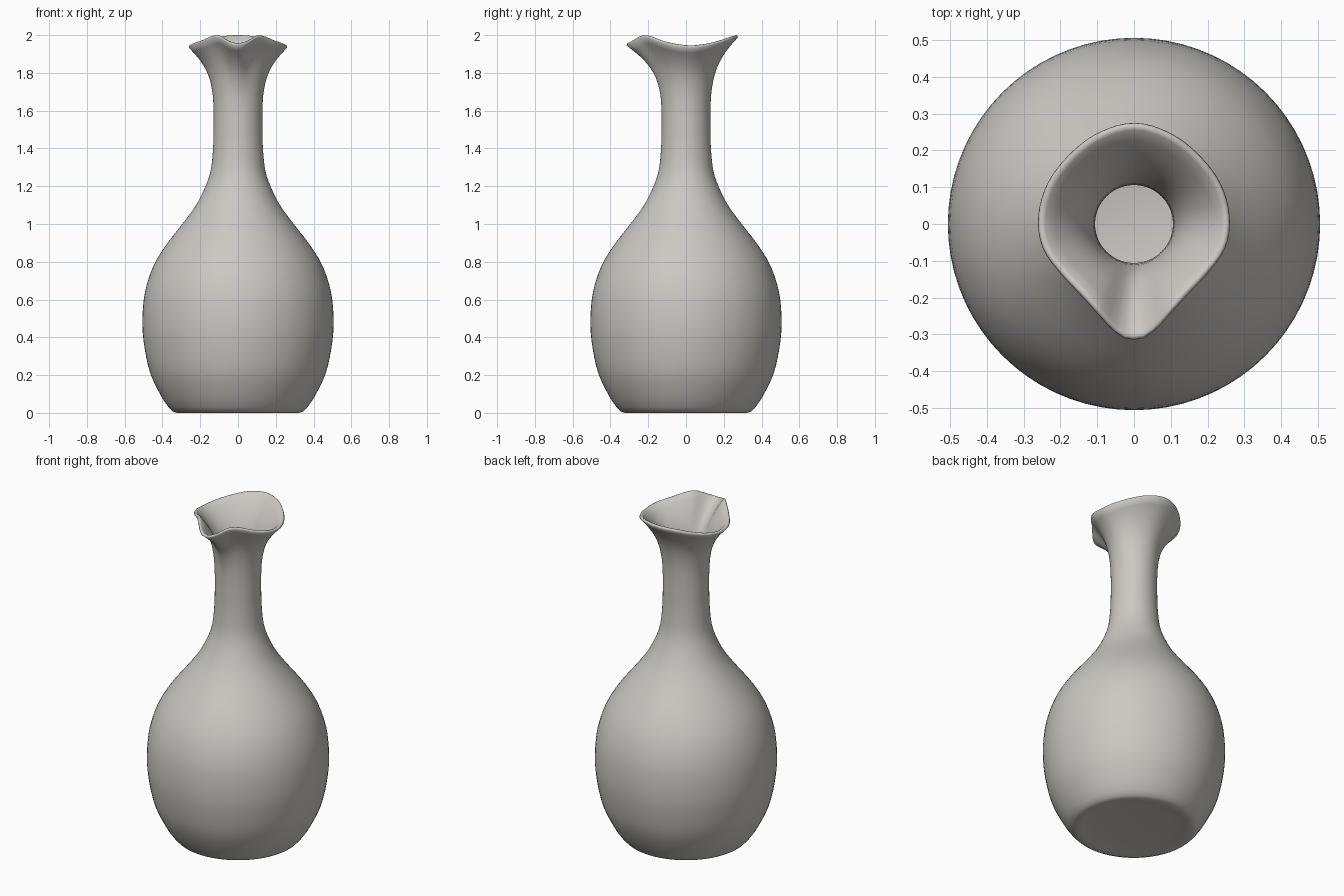
import bpy, bmesh, math

if "Cube" in bpy.data.objects:
    bpy.data.objects.remove(bpy.data.objects["Cube"])

SEG = 72


def curve(table, x):
    """Smooth (Hermite) interpolation through (x, value) points."""
    n = len(table)

    def slope(i):
        a, b = table[max(i - 1, 0)], table[min(i + 1, n - 1)]
        return (b[1] - a[1]) / (b[0] - a[0])

    i = 0
    while i < n - 2 and x > table[i + 1][0]:
        i += 1
    (x0, y0), (x1, y1) = table[i], table[i + 1]
    h = x1 - x0
    t = (x - x0) / h
    return ((2*t**3 - 3*t*t + 1) * y0 + (t**3 - 2*t*t + t) * h * slope(i)
            + (3*t*t - 2*t**3) * y1 + (t**3 - t*t) * h * slope(i + 1))


def mirrored(table):
    """Extend an angle table past both ends so it is symmetric."""
    return [(-table[1][0], table[1][1])] + table + [(360 - table[-2][0], table[-2][1])]


# Body radius by height
BODY = [(0.03, 0.368), (0.06, 0.391), (0.2, 0.461), (0.34, 0.494), (0.46, 0.506),
        (0.6, 0.499), (0.7, 0.477), (0.8, 0.437), (0.9, 0.373), (1.0, 0.295),
        (1.1, 0.222), (1.2, 0.172), (1.28, 0.145), (1.4, 0.132), (1.5, 0.129), (1.6, 0.129)]
# Rim outline and height by angle from the spout (degrees)
RIM_R = mirrored([(0, 0.315), (5.5, 0.311), (10, 0.298), (22.6, 0.262), (38, 0.241),
                  (56, 0.241), (76, 0.257), (92, 0.261), (113, 0.260), (136, 0.258),
                  (158, 0.266), (180, 0.275)])
RIM_Z = mirrored([(0, 1.957), (10, 1.97), (22.6, 1.998), (38, 1.993), (56, 1.972),
                  (92, 1.946), (113, 1.953), (136, 1.972), (158, 1.992), (180, 2.0)])
# Neck flare: share of the way out by share of the way up
FLARE = [(0, 0), (0.26, 0.04), (0.51, 0.17), (0.69, 0.37), (0.85, 0.65), (1, 1)]


def ring(r, z):
    return lambda a: (r, z)


def flare(t, r0, inset, drop):
    def at(a):
        top = curve(RIM_Z, a) - drop
        return r0 + (curve(RIM_R, a) - inset - r0) * curve(FLARE, t), 1.6 + (top - 1.6) * t
    return at


# Rows from the foot, up the outside, over the lip and down the inside
rows = [ring(0.22, 0.014), ring(0.29, 0.006), ring(0.325, 0.0), ring(0.348, 0.009)]
heights = [0.03 + 1.57 * i / 36 for i in range(36)]
rows += [ring(curve(BODY, z), z) for z in heights]
steps = [i / 12 for i in range(13)]
rows += [flare(t, 0.129, 0.0, 0.012) for t in steps]
rows += [flare(1, 0.129, 0.003, 0.003), flare(1, 0.129, 0.010, 0.0)]
rows += [flare(t, 0.106, 0.020, 0.004) for t in reversed(steps)]
rows += [ring(curve(BODY, z) - 0.023, z) for z in reversed(heights[1:])]
rows += [ring(0.33, 0.035)]

# Carafe
bm = bmesh.new()
loops = []
for row in rows:
    loop = []
    for i in range(SEG):
        deg = 360 * i / SEG
        r, z = row(min(deg, 360 - deg))
        p = math.radians(deg)
        loop.append(bm.verts.new((r * math.sin(p), -r * math.cos(p), z)))
    loops.append(loop)
for a, b in zip(loops, loops[1:]):
    for i in range(SEG):
        j = (i + 1) % SEG
        bm.faces.new((a[i], a[j], b[j], b[i]))
bm.faces.new(loops[0][::-1])
bm.faces.new(loops[-1])
bmesh.ops.recalc_face_normals(bm, faces=bm.faces)
for f in bm.faces:
    f.smooth = True
mesh = bpy.data.meshes.new("carafe")
bm.to_mesh(mesh)
bm.free()
carafe = bpy.data.objects.new("carafe", mesh)
bpy.context.collection.objects.link(carafe)

# Glaze colour
mat = bpy.data.materials.new("warm light grey")
mat.diffuse_color = (0.60, 0.58, 0.55, 1)
mat.use_nodes = True
mat.node_tree.nodes["Principled BSDF"].inputs["Base Color"].default_value = mat.diffuse_color
mesh.materials.append(mat)
